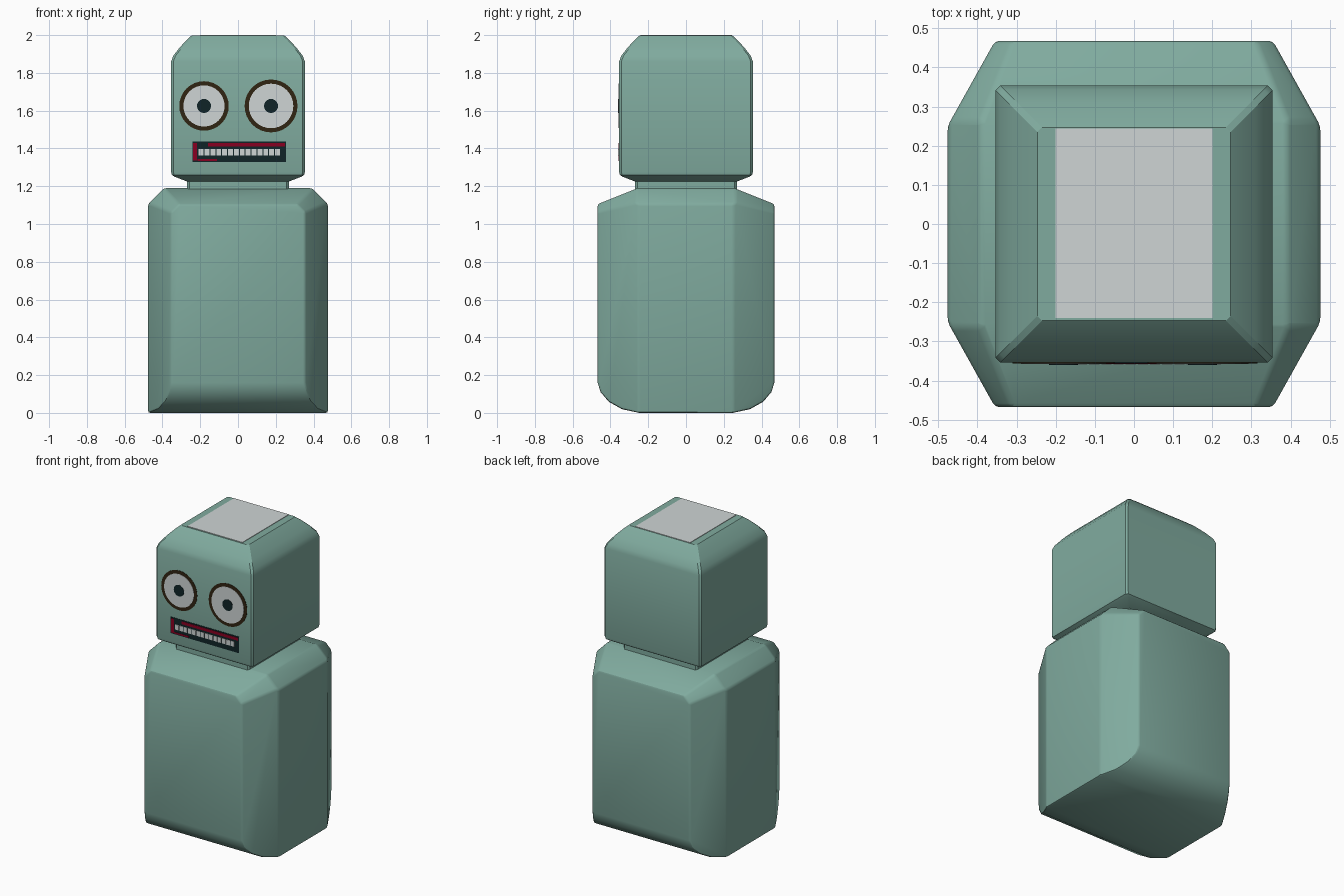
import bpy, bmesh, math
from mathutils import Vector, Matrix

if "Cube" in bpy.data.objects:
    bpy.data.objects.remove(bpy.data.objects["Cube"])


def material(name, rgb):
    m = bpy.data.materials.new(name)
    m.diffuse_color = (*rgb, 1)
    m.use_nodes = True
    m.node_tree.nodes["Principled BSDF"].inputs["Base Color"].default_value = m.diffuse_color
    return m


GREEN = material("sage green", (0.216, 0.407, 0.345))
WHITE = material("off white", (0.62, 0.66, 0.66))
DARK = material("dark teal", (0.005, 0.017, 0.02))
BROWN = material("dark brown", (0.03, 0.018, 0.006))
RED = material("deep red", (0.25, 0.0, 0.015))


def finish(name, bm, mat, smooth=False):
    bmesh.ops.recalc_face_normals(bm, faces=bm.faces)
    me = bpy.data.meshes.new(name)
    bm.to_mesh(me)
    bm.free()
    me.materials.append(mat)
    ob = bpy.data.objects.new(name, me)
    bpy.context.collection.objects.link(ob)
    if smooth:
        bpy.ops.object.select_all(action='DESELECT')
        ob.select_set(True)
        bpy.context.view_layer.objects.active = ob
        bpy.ops.object.shade_smooth_by_angle(angle=math.radians(28))
    return ob


def box(bm, x0, x1, y0, y1, z0, z1):
    mat = Matrix.Translation(((x0 + x1) / 2, (y0 + y1) / 2, (z0 + z1) / 2))
    mat = mat @ Matrix.Diagonal((x1 - x0, y1 - y0, z1 - z0, 1))
    bmesh.ops.create_cube(bm, size=1, matrix=mat)


def cut(bm, point, normal):
    """Remove everything beyond a plane and close the opening."""
    r = bmesh.ops.bisect_plane(bm, geom=bm.verts[:] + bm.edges[:] + bm.faces[:],
                               plane_co=Vector(point), plane_no=Vector(normal),
                               clear_outer=True, dist=1e-5)
    edges = [e for e in r['geom_cut'] if isinstance(e, bmesh.types.BMEdge)]
    bmesh.ops.holes_fill(bm, edges=[e for e in edges if e.is_boundary], sides=0)


# body: block trimmed by planes
bm = bmesh.new()
box(bm, -0.476, 0.476, -0.468, 0.468, 0, 1.19)
under = [(0.468, 0.16), (0.452, 0.11), (0.41, 0.06), (0.34, 0.02), (0.25, 0.0)]
for sy in (-1, 1):
    cut(bm, (0, sy * 0.468, 1.105), (0, sy * 0.08, 0.2))
    for (y0, z0), (y1, z1) in zip(under, under[1:]):
        cut(bm, (0, sy * y0, z0), (0, sy * (z0 - z1), y1 - y0))
for sx in (-1, 1):
    cut(bm, (sx * 0.476, 0, 1.105), (sx * 0.085, 0, 0.085))
    for sy in (-1, 1):
        cut(bm, (sx * 0.355, sy * 0.468, 0), (sx * 0.215, sy * 0.12, 0))
        cut(bm, (sx * 0.31, sy * 0.465, 1.11), (sx, sy * 0.8, 1))
bmesh.ops.remove_doubles(bm, verts=bm.verts, dist=0.002)
bmesh.ops.recalc_face_normals(bm, faces=bm.faces)
sharp = [e for e in bm.edges if e.is_manifold and e.calc_face_angle() > math.radians(26)]
bmesh.ops.bevel(bm, geom=sharp, offset=0.014, segments=2, profile=0.5,
                affect='EDGES', clamp_overlap=True)
finish("body", bm, GREEN, True)

# neck and head: stacked square rings with clipped corners
bm = bmesh.new()
rings = []
profile = [(0.27, 1.17), (0.27, 1.225), (0.335, 1.25), (0.35, 1.26), (0.354, 1.275),
           (0.354, 1.86), (0.343, 1.89), (0.31, 1.933), (0.272, 1.974), (0.247, 1.997)]
for h, z in profile:
    c = h - 0.012
    pts = [(h, -c), (h, c), (c, h), (-c, h), (-h, c), (-h, -c), (-c, -h), (c, -h)]
    rings.append([bm.verts.new((x, y, z)) for x, y in pts])
for a, b in zip(rings, rings[1:]):
    for i in range(8):
        j = (i + 1) % 8
        bm.faces.new((a[i], a[j], b[j], b[i]))
bm.faces.new(rings[0])
bm.faces.new(rings[-1])
finish("head", bm, GREEN, True)

# pale panel on the crown
bm = bmesh.new()
box(bm, -0.2, 0.2, -0.24, 0.244, 1.994, 2.0)
finish("crown_panel", bm, WHITE)


def disc(name, x, z, r, depth, mat):
    bm = bmesh.new()
    place = Matrix.Translation((x, -0.353 - depth / 2, z)) @ Matrix.Rotation(math.pi / 2, 4, 'X')
    bmesh.ops.create_cone(bm, cap_ends=True, segments=32, radius1=r, radius2=r,
                          depth=depth, matrix=place)
    finish(name, bm, mat)


# eyes: rim, white and pupil
for side, x, r in (("left", -0.18, 0.131), ("right", 0.175, 0.14)):
    disc(side + "_eye_rim", x, 1.625, r, 0.003, BROWN)
    disc(side + "_eye_white", x, 1.625, r - 0.022, 0.005, WHITE)
    disc(side + "_pupil", x, 1.625, 0.037, 0.007, DARK)


def plates(name, rects, depth, mat):
    bm = bmesh.new()
    for x0, x1, z0, z1 in rects:
        box(bm, x0, x1, -0.353 - depth, -0.353, z0, z1)
    finish(name, bm, mat)


# mouth: dark plate, red lips and a row of teeth
plates("mouth", [(-0.242, 0.255, 1.328, 1.436)], 0.003, DARK)
plates("lips", [(-0.16, 0.25, 1.409, 1.428), (-0.238, -0.217, 1.335, 1.428),
                (-0.215, -0.11, 1.333, 1.343)], 0.005, RED)
plates("teeth", [(-0.208 + i * 0.0311, -0.182 + i * 0.0311, 1.362, 1.396)
                 for i in range(14)], 0.006, WHITE)
